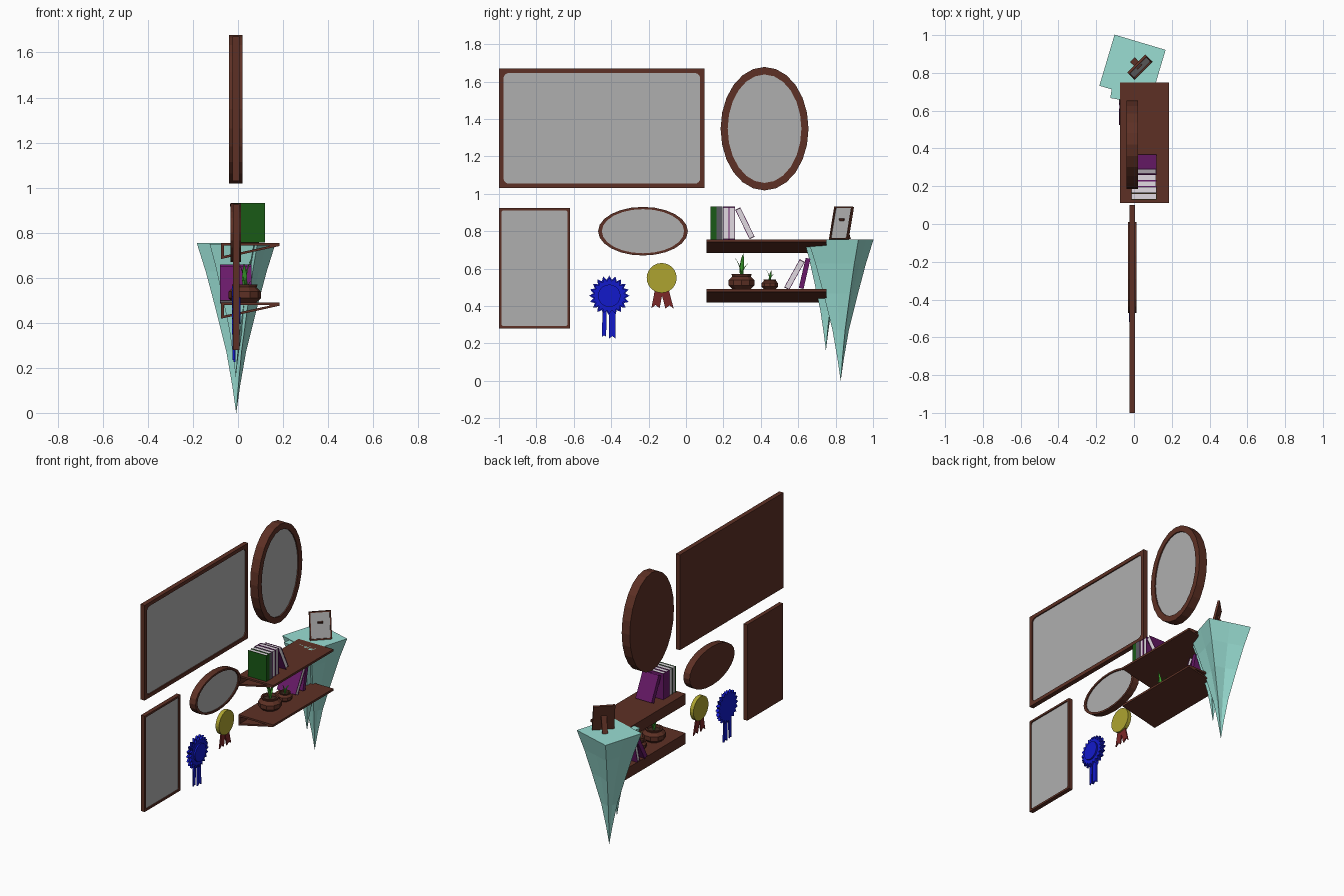
import bpy, bmesh
from math import sin, cos, pi, radians
from mathutils import Vector, Matrix

if "Cube" in bpy.data.objects:
    bpy.data.objects.remove(bpy.data.objects["Cube"])

COLORS = dict(wood=(.11, .03, .018), blue=(.006, .01, .6), gold=(.42, .37, .03), red=(.2, .02, .02),
              green=(.01, .1, .008), leaf=(.05, .4, .03), purple=(.14, .01, .14), page=(.75, .7, .75),
              teal=(.32, .73, .65), soil=(.05, .025, .015), slate=(.1, .1, .12), glass=(.43, .43, .43))
MATS = {}
for n, c in COLORS.items():
    MATS[n] = bpy.data.materials.new(n)
    MATS[n].diffuse_color = (*c, 1)


def finish(name, bm, mat, matrix=None):
    bmesh.ops.remove_doubles(bm, verts=bm.verts, dist=1e-5)
    bmesh.ops.recalc_face_normals(bm, faces=bm.faces)
    me = bpy.data.meshes.new(name)
    bm.to_mesh(me)
    bm.free()
    me.materials.append(MATS[mat])
    ob = bpy.data.objects.new(name, me)
    bpy.context.collection.objects.link(ob)
    if matrix:
        ob.matrix_world = matrix
    return ob


def skin(name, loops, mat, cap0=True, cap1=True, matrix=None):
    """Bridge a row of equal-length closed loops, capping the ends."""
    bm = bmesh.new()
    rows = [[bm.verts.new(p) for p in lp] for lp in loops]
    n = len(rows[0])
    for a, b in zip(rows, rows[1:]):
        for i in range(n):
            j = (i + 1) % n
            bm.faces.new((a[i], a[j], b[j], b[i]))
    if cap0:
        bm.faces.new(rows[0])
    if cap1:
        bm.faces.new(rows[-1])
    return finish(name, bm, mat, matrix)


def at(x, pts):
    return [(x, y, z) for y, z in pts]


def slab(name, pts, x0, x1, mat, matrix=None):
    return skin(name, [at(x0, pts), at(x1, pts)], mat, matrix=matrix)


def box(name, x, y, z, mat, matrix=None):
    return slab(name, [(y[0], z[0]), (y[1], z[0]), (y[1], z[1]), (y[0], z[1])], *x, mat, matrix)


def ellipse(cy, cz, ry, rz, n, star=1.0):
    return [(cy + ry * cos(2 * pi * i / n) * (star if i % 2 else 1),
             cz + rz * sin(2 * pi * i / n) * (star if i % 2 else 1)) for i in range(n)]


def framed(name, outer, inner, x0, x1, inset=.008, matrix=None):
    """Solid-backed frame with a recessed pane facing +x."""
    skin(name + "_frame", [at(x0, outer), at(x1, outer), at(x1, inner), at(x1 - inset, inner)],
         "wood", cap1=False, matrix=matrix)
    bm = bmesh.new()
    bm.faces.new([bm.verts.new(p) for p in at(x1 - inset, inner)])
    pane = finish(name + "_pane", bm, "glass", matrix)
    if pane.data.polygons[0].normal.x < 0:
        pane.data.flip_normals()


def rect_frame(name, y0, y1, z0, z1, w, r, x0, x1, matrix=None):
    outer, inner = [], []
    for k, (y, z, sy, sz) in enumerate([(y1, z1, 1, 1), (y0, z1, -1, 1), (y0, z0, -1, -1), (y1, z0, 1, -1)]):
        for i in range(5):
            a = (k + i / 4) * pi / 2
            outer.append((y, z))
            inner.append((y - sy * (w + r) + r * cos(a), z - sz * (w + r) + r * sin(a)))
    framed(name, outer, inner, x0, x1, matrix=matrix)


# Wall pictures and oval mirrors
rect_frame("large_picture", -1, .10, 1.03, 1.67, .024, .03, -.025, .006)
rect_frame("small_picture", -1, -.62, .28, .925, .013, .012, -.022, .006)
framed("tall_mirror", ellipse(.42, 1.348, .235, .33, 24), ellipse(.42, 1.348, .197, .29, 24), -.04, .02)
framed("wide_mirror", ellipse(-.23, .80, .24, .13, 24), ellipse(-.23, .80, .22, .118, 24), -.033, .013)

# Blue rosette
for i, (r, x0, x1) in enumerate([(.108, -.026, -.012), (.098, -.012, 0)]):
    slab(f"rosette_ruffle_{i}", ellipse(-.41, .455, r, r, 40, .8), x0, x1, "blue")
slab("rosette_centre", ellipse(-.41, .455, .06, .06, 20), 0, .01, "blue")


def ribbon(name, top, bottom, w, x0, x1, mat):
    (ty, tz), (by, bz) = top, bottom
    slab(name, [(ty - w, tz), (ty + w, tz), (by + w, bz), (by, bz + w * .8), (by - w, bz)], x0, x1, mat)


ribbon("rosette_ribbon_left", (-.435, .42), (-.438, .235), .011, -.024, -.016, "blue")
ribbon("rosette_ribbon_right", (-.395, .42), (-.394, .225), .018, -.02, -.01, "blue")

# Gold medal with red tails
slab("medal_disc", ellipse(-.13, .55, .08, .08, 24), -.02, .006, "gold")
ribbon("medal_tail_left", (-.14, .51), (-.163, .388), .022, -.014, -.006, "red")
ribbon("medal_tail_right", (-.12, .51), (-.088, .386), .022, -.012, -.004, "red")

# Shelves: hollow wedge sections, open at both ends
for name, zt in [("upper_shelf", .755), ("lower_shelf", .49)]:
    prof = [(-.075, 0), (.185, 0), (.185, -.014), (-.075, -.072)]
    hole = [(-.063, -.012), (.14, -.012), (.14, -.014), (-.063, -.058)]
    loop = lambda p, y: [(x, y, zt + z) for x, z in p]
    skin(name, [loop(prof, .11), loop(prof, .75), loop(hole, .75), loop(hole, .11), loop(prof, .11)],
         "wood", cap0=False, cap1=False)


# Books: spine on +x or -x, page block between two covers
def book(name, y, z, tilt, h, t, x0, x1, mat, spine):
    m = Matrix.Translation((0, y, z)) @ Matrix.Rotation(radians(tilt), 4, 'X')
    c = .003
    box(name + "_cover_a", (x0, x1), (0, c), (0, h), mat, m)
    box(name + "_cover_b", (x0, x1), (t - c, t), (0, h), mat, m)
    sx = (x1 - c, x1) if spine > 0 else (x0, x0 + c)
    box(name + "_spine", sx, (c, t - c), (0, h), mat, m)
    px = (x0 + c, x1 - c)
    box(name + "_pages", px, (c, t - c), (c, h - c), "page", m)


for i, (mat, s) in enumerate([("green", 1), ("slate", 1), ("purple", -1), ("purple", -1)]):
    book(f"upright_book_{i}", .13 + i * .0335, .756, 0, .175, .032, -.015, .12, mat, s)
book("leaning_book", .34, .757, 26, .175, .03, .0, .12, "purple", -1)
book("lower_book_pale", .525, .50, -29, .172, .03, -.08, .06, "purple", -1)
book("lower_book_purple", .603, .497, -13, .165, .026, -.08, .06, "purple", 1)


# Potted plants
def leaf(name, base, lean, h, w, bend):
    """Pointed blade that curves outwards towards its tip."""
    d = Vector((cos(lean), sin(lean), 0))
    side = Vector((-d.y, d.x, 0))
    bm = bmesh.new()
    rows = []
    for i in range(6):
        t = i / 5
        p = Vector(base) + d * (bend * t * t) + Vector((0, 0, h * t))
        k = w * (.5 + 1.4 * t - 1.88 * t * t)
        rows.append([bm.verts.new(p - side * k), bm.verts.new(p - d * w * .5 * (1 - t)),
                     bm.verts.new(p + side * k), bm.verts.new(p + d * w * .3 * (1 - t))])
    for a, b in zip(rows, rows[1:]):
        for j in range(4):
            bm.faces.new((a[j], a[(j + 1) % 4], b[(j + 1) % 4], b[j]))
    finish(name, bm, "leaf")


def plant(name, x, y, z, r, h, leaves):
    prof = [(.7, 0), (1, .25), (1, .6), (.72, .85), (.78, 1), (.62, 1), (.58, .8)]
    rings = [[(x + r * k * cos(pi * i / 5), y + r * k * sin(pi * i / 5), z + h * q) for i in range(10)]
             for k, q in prof]
    skin(name + "_pot", rings, "wood", cap1=False)
    skin(name + "_soil", [[(px, py, pz) for px, py, pz in rings[-1]],
                          [(x, y, z + h * .84)] * 10], "soil", False, False)
    for i, (ang, lh, bend) in enumerate(leaves):
        leaf(f"{name}_leaf_{i}", (x, y, z + h * .8), radians(ang), lh, r * .2, bend)


plant("large_plant", .03, .297, .49, .073, .08,
      [(95, .09, .05), (265, .11, .04), (20, .13, .03), (170, .12, .03)])
plant("small_plant", .035, .448, .49, .047, .053,
      [(80, .05, .035), (260, .065, .02), (20, .06, .03)])


# Draped side tables: square tops with cloth folding down to a point
def drape(name, cx, cy, half, rot, z_top, z_bot):
    square = [(-1, -1), (0, -1), (1, -1), (1, 0), (1, 1), (0, 1), (-1, 1), (-1, 0)]
    loops = []
    for t, corner, mid in [(1, 1, 1), (.83, .77, .74), (.62, .53, .46), (.36, .25, .2),
                           (.16, .1, .08), (0, .001, .001)]:
        lp = []
        for i, (u, v) in enumerate(square):
            k = half * (mid if i % 2 else corner)
            p = Matrix.Rotation(radians(rot), 2) @ Vector((u * k, v * k))
            lp.append((cx + p.x, cy + p.y, z_bot + (z_top - z_bot) * t))
        loops.append(lp)
    skin(name, loops, "teal")


drape("large_draped_table", -.008, .827, .141, -16.6, .755, 0)
drape("small_draped_table", -.01, .748, .10, -10, .75, .16)

# Standing photo frame with rear prop
stand = Matrix.Translation((.05, .812, .757)) @ Matrix.Rotation(radians(-45), 4, 'Z')
rect_frame("photo", -.068, .068, 0, .18, .008, .004, -.014, 0,
           stand @ Matrix.Rotation(radians(-13), 4, 'Y'))
skin("photo_prop", [[(a, y, b) for a, b in [(-.035, .11), (-.025, .11), (-.07, 0), (-.082, 0)]]
                    for y in (-.017, .017)], "wood", matrix=stand)

for m in bpy.data.materials:
    if m.users and not m.is_grease_pencil:
        m.use_nodes = True
        m.node_tree.nodes["Principled BSDF"].inputs["Base Color"].default_value = m.diffuse_color
